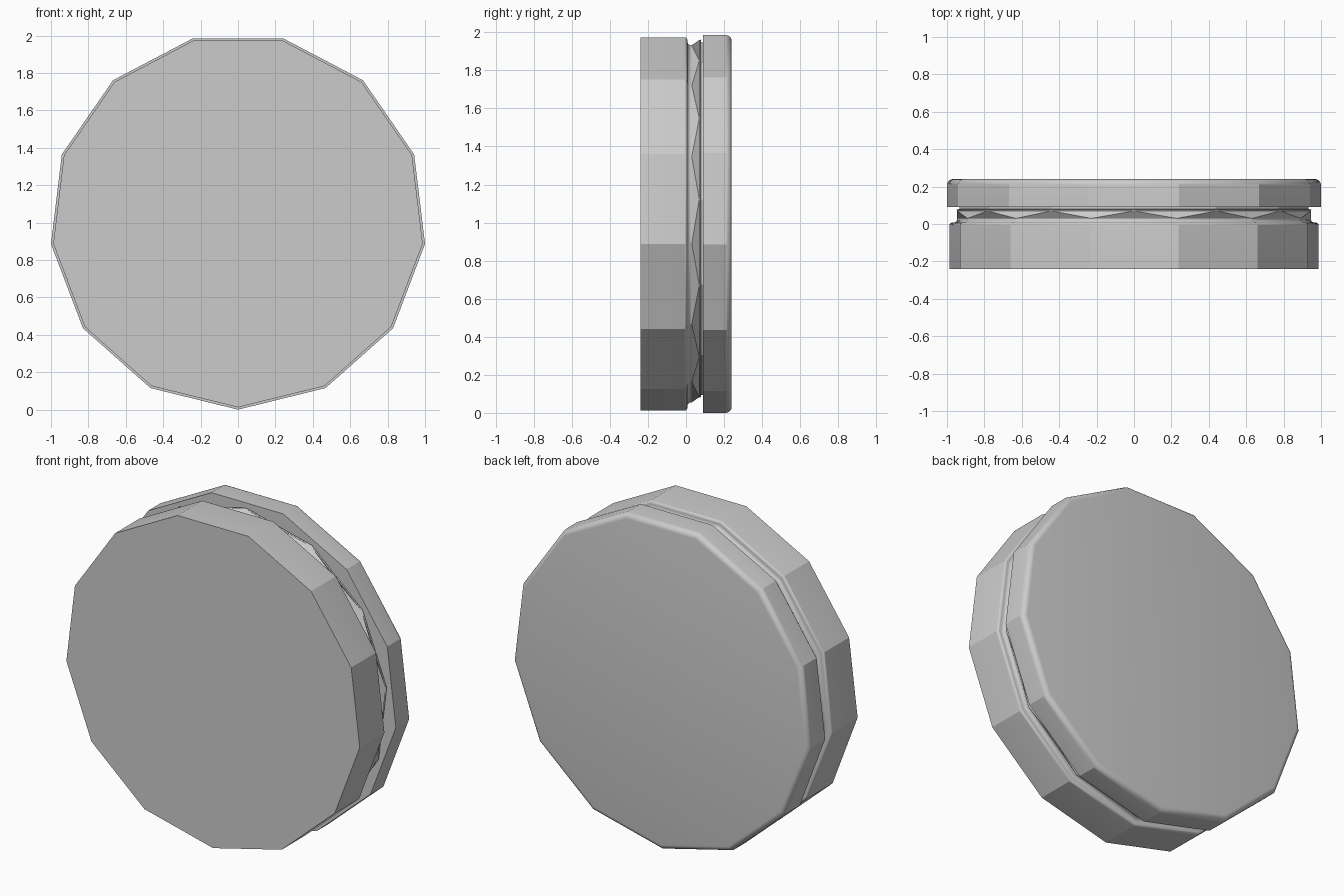
import bpy, bmesh
from math import sin, cos, pi, radians

if "Cube" in bpy.data.objects:
    bpy.data.objects.remove(bpy.data.objects["Cube"])

N = 13            # sides of the disc
CZ = 1.0073       # height of the axis


def turned(name, rings):
    """Thirteen-sided solid about y; each ring is (y, radius, half-step twist)."""
    bm = bmesh.new()
    loops = []
    for y, r, t in rings:
        loops.append([bm.verts.new((r * sin(2 * pi * (i + t) / N), y,
                                    CZ - r * cos(2 * pi * (i + t) / N)))
                      for i in range(N)])
    for k in range(len(rings) - 1):
        a, b = loops[k], loops[k + 1]
        for i in range(N):
            j = (i + 1) % N
            if rings[k][2] == rings[k + 1][2]:
                bm.faces.new((a[i], a[j], b[j], b[i]))
            else:  # zigzag band
                bm.faces.new((a[i], a[j], b[i]))
                bm.faces.new((a[j], b[j], b[i]))
    bm.faces.new(loops[0])
    bm.faces.new(loops[-1])
    bmesh.ops.recalc_face_normals(bm, faces=bm.faces)
    me = bpy.data.meshes.new(name)
    bm.to_mesh(me)
    bm.free()
    ob = bpy.data.objects.new(name, me)
    bpy.context.collection.objects.link(ob)
    bpy.ops.object.select_all(action='DESELECT')
    ob.select_set(True)
    bpy.context.view_layer.objects.active = ob
    bpy.ops.object.shade_smooth_by_angle(angle=radians(26))
    return ob


def rounded(y, r, rad, steps=5):
    """Quarter-round edge ending on the plane y."""
    return [(y - rad + rad * sin(pi / 2 * k / steps),
             r - rad + rad * cos(pi / 2 * k / steps), 0) for k in range(steps + 1)]


# thick front disc with a small rounded lip and a hollow step into the groove
hollow = [(0.027 - 0.02 * cos(pi / 2 * k / 4), 0.972 - 0.02 * sin(pi / 2 * k / 4), 0)
          for k in range(5)]
turned("front_disc", [(-0.24, 0.995, 0)] + rounded(0.007, 0.995, 0.014) + hollow)

# recessed neck with its zigzag facets
turned("groove_neck", [(0.0, 0.952, 0), (0.03, 0.952, 0), (0.07, 0.952, 0.5),
                       (0.077, 0.955, 0.5), (0.08, 0.94, 0.5), (0.10, 0.94, 0.5)])

# back disc, rounded on its outer edge
turned("back_disc", [(0.09, 1.0073, 0)] + rounded(0.24, 1.0073, 0.032))
